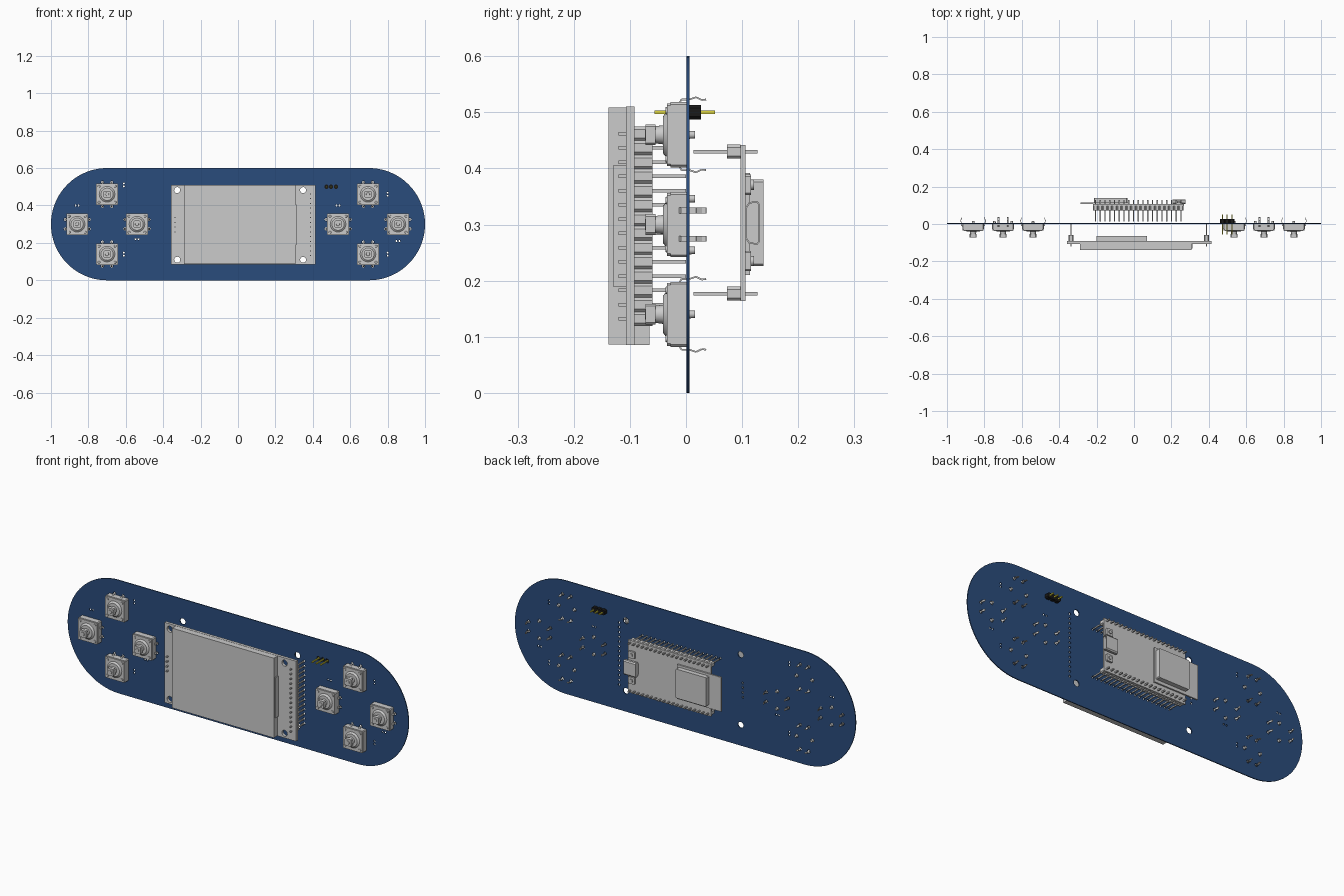
import bpy, bmesh
from math import sin, cos, pi, radians
from mathutils import Matrix, Vector

if "Cube" in bpy.data.objects:
    bpy.data.objects.remove(bpy.data.objects["Cube"])

PITCH = 0.0254


def material(name, rgb):
    m = bpy.data.materials.new(name)
    m.diffuse_color = (*rgb, 1)
    m.use_nodes = True
    m.node_tree.nodes["Principled BSDF"].inputs["Base Color"].default_value = m.diffuse_color
    return m


BLUE = material("board_blue", (0.023, 0.072, 0.2))
BLACK = material("plastic_black", (0.01, 0.01, 0.01))
YELLOW = material("pin_gold", (0.75, 0.68, 0.05))


def circle(cx, cz, r, n=12, start=0.0):
    return [(cx + r * cos(start + 2 * pi * i / n), cz + r * sin(start + 2 * pi * i / n)) for i in range(n)]


def rect(x0, x1, z0, z1, c=0.0):
    """Rectangle outline, optionally with cut corners."""
    if c == 0:
        return [(x0, z0), (x1, z0), (x1, z1), (x0, z1)]
    return [(x0 + c, z0), (x1 - c, z0), (x1, z0 + c), (x1, z1 - c),
            (x1 - c, z1), (x0 + c, z1), (x0, z1 - c), (x0, z0 + c)]


def loft(bm, a, b):
    """Closed solid between two rings of 3D points; returns the end face."""
    va, vb = [bm.verts.new(p) for p in a], [bm.verts.new(p) for p in b]
    bm.faces.new(va)
    end = bm.faces.new(vb)
    for i in range(len(va)):
        j = (i + 1) % len(va)
        bm.faces.new((va[i], va[j], vb[j], vb[i]))
    return end


def prism(bm, pts, y0, y1):
    return loft(bm, [(x, y0, z) for x, z in pts], [(x, y1, z) for x, z in pts])


def cone(bm, cx, cz, r0, r1, y0, y1, n=24):
    loft(bm, [(x, y0, z) for x, z in circle(cx, cz, r0, n)],
         [(x, y1, z) for x, z in circle(cx, cz, r1, n)])


def finish(name, bm, mat=None):
    bmesh.ops.recalc_face_normals(bm, faces=bm.faces[:])
    me = bpy.data.meshes.new(name)
    bm.to_mesh(me)
    bm.free()
    ob = bpy.data.objects.new(name, me)
    bpy.context.collection.objects.link(ob)
    if mat:
        me.materials.append(mat)
    return ob


def plate(name, outlines, y0, y1, mat=None):
    """Flat plate from a filled curve: first outline is the edge, the rest are holes."""
    cu = bpy.data.curves.new(name, 'CURVE')
    cu.dimensions, cu.fill_mode, cu.extrude = '2D', 'BOTH', (y1 - y0) / 2
    for pts in outlines:
        s = cu.splines.new('POLY')
        s.points.add(len(pts) - 1)
        for p, (x, z) in zip(s.points, pts):
            p.co = (x, z, 0, 1)
        s.use_cyclic_u = True
    tmp = bpy.data.objects.new(name + "_curve", cu)
    bpy.context.collection.objects.link(tmp)
    me = bpy.data.meshes.new_from_object(tmp.evaluated_get(bpy.context.evaluated_depsgraph_get()))
    bpy.data.objects.remove(tmp)
    me.transform(Matrix.Translation((0, (y0 + y1) / 2, 0)) @ Matrix.Rotation(pi / 2, 4, 'X'))
    me.materials.clear()
    bm = bmesh.new()
    bm.from_mesh(me)
    bmesh.ops.remove_doubles(bm, verts=bm.verts[:], dist=1e-5)
    return finish(name, bm, mat)


def header(name, spots, body, pin, body_mat=None, pin_mat=None):
    """Pin header: one cut-corner block and one square pin per spot."""
    b, p = bmesh.new(), bmesh.new()
    h, w = PITCH / 2, 0.0032
    for x, z in spots:
        prism(b, rect(x - h, x + h, z - h, z + h, 0.005), *body)
        prism(p, rect(x - w, x + w, z - w, z + w), *pin)
    finish(name + "_body", b, body_mat)
    finish(name + "_pins", p, pin_mat)


# Layout: button centres, whether turned, and offset of the nearby via pair
buttons = [(-0.86, 0.30, True, (0, 0.10)), (-0.70, 0.46, False, (0.09, 0.05)),
           (-0.54, 0.30, True, (0, -0.08)), (-0.70, 0.14, False, (0.09, 0)),
           (0.535, 0.30, True, (0, 0.10)), (0.695, 0.46, False, (0.105, 0)),
           (0.855, 0.30, True, (0, -0.09)), (0.695, 0.14, False, (0.105, 0))]
mounts = [(x, z) for x in (-0.325, 0.348) for z in (0.11, 0.482)]
display_pins = [(0.388, 0.297 + (i - 6.5) * PITCH) for i in range(14)]
card_pins = [(-0.337, 0.297 + (i - 1.5) * PITCH) for i in range(4)]
module_pins = [(0.023 + (i - 9) * PITCH, z) for i in range(19) for z in (0.177, 0.43)]
aux_pins = [(0.498 + (i - 1) * PITCH, 0.50) for i in range(3)]

# Circuit board: stadium outline with all drilled holes
outline = [(0.7 + 0.3 * cos(a), 0.3 + 0.3 * sin(a)) for a in [radians(-90 + 5 * i) for i in range(37)]]
outline += [(-x, 0.6 - z) for x, z in outline]
holes = [circle(x, z, 0.016, 24) for x, z in mounts]
holes += [circle(x, z, 0.006, 8) for x, z in display_pins + card_pins + module_pins]
holes += [circle(x, z, 0.012, 8, pi / 8) for x, z in aux_pins]
for x, z, turned, via in buttons:
    leads = [(sx * 0.025, sz * 0.064) for sx in (-1, 1) for sz in (-1, 1)]
    pegs = [(-0.046, 0), (0.046, 0)]
    vias = [(-0.008, 0), (0.008, 0)] if via[0] == 0 else [(0, -0.008), (0, 0.008)]
    for pts, r in ((leads, 0.008), (pegs, 0.0095)):
        for u, v in pts:
            u, v = (v, u) if turned else (u, v)
            holes.append(circle(x + u, z + v, r, 10))
    holes += [circle(x + via[0] + u, z + via[1] + v, 0.005, 8) for u, v in vias]
plate("circuit_board", [outline] + holes, 0.001, 0.006, BLUE)

# Push button, built once around its centre and then repeated
bm = bmesh.new()
prism(bm, rect(-0.058, 0.058, -0.058, 0.058, 0.004), -0.028, 0.001)
prism(bm, rect(-0.056, 0.056, -0.056, 0.056, 0.004), -0.034, -0.028)
cone(bm, 0, 0, 0.042, 0.033, -0.034, -0.041)
cone(bm, 0, 0, 0.017, 0.015, -0.041, -0.056)
prism(bm, rect(-0.0185, 0.0185, -0.0185, 0.0185, 0.004), -0.072, -0.054)
cone(bm, 0, 0, 0.010, 0.009, -0.072, -0.0735)
for sx in (-1, 1):
    cone(bm, sx * 0.046, 0, 0.0075, 0.0065, 0.0, 0.016, 12)
    for sz in (-1, 1):
        cone(bm, sx * 0.043, sz * 0.043, 0.007, 0.006, -0.034, -0.0365, 12)
        path = [(0.056, -0.012), (0.063, -0.008), (0.063, 0.006), (0.067, 0.018), (0.062, 0.028), (0.063, 0.036)]
        for (a, ya), (b, yb) in zip(path, path[1:]):
            n = Vector((yb - ya, a - b)).normalized() * 0.0015
            ring = []
            for r, y in ((a, ya), (b, yb)):
                ring.append([(sx * 0.025 + dx, y + k * n[1], sz * (r + k * n[0]))
                             for dx, k in ((-0.005, -1), (0.005, -1), (0.005, 1), (-0.005, 1))])
            loft(bm, *ring)
first = finish("push_button", bm)
for i, (x, z, turned, via) in enumerate(buttons):
    ob = first if i == 0 else bpy.data.objects.new("push_button", first.data)
    if i:
        bpy.context.collection.objects.link(ob)
    ob.location = (x, 0, z)
    ob.rotation_euler = (0, pi / 2 if turned else 0, 0)

# Display: carrier board, screen panel, ribbon edge, card slot, headers
plate("display_carrier", [rect(-0.357, 0.415, 0.085, 0.51)] + [circle(x, z, 0.016, 24) for x, z in mounts],
      -0.107, -0.092)
bm = bmesh.new()
prism(bm, rect(-0.29, 0.307, 0.086, 0.509), -0.138, -0.107)
finish("screen_panel", bm)
bm = bmesh.new()
prism(bm, rect(0.305, 0.312, 0.19, 0.405), -0.13, -0.106)
finish("ribbon_edge", bm)
bm = bmesh.new()
prism(bm, rect(-0.2, 0.07, 0.085, 0.35), -0.093, -0.065)
finish("card_slot", bm)
header("display_header", display_pins, (-0.092, -0.06), (-0.12, 0.0))
header("card_header", card_pins, (-0.092, -0.06), (-0.12, 0.0))

# Auxiliary black header with gold pins
header("aux_header", aux_pins, (0.006, 0.027), (-0.056, 0.052), BLACK, YELLOW)

# Controller module on the back: carrier, radio board, metal can, headers
for name, r, y0, y1 in (("controller_carrier", rect(-0.22, 0.267, 0.164, 0.442), 0.097, 0.106),
                        ("radio_board", rect(-0.285, -0.028, 0.21, 0.392), 0.106, 0.114),
                        ("radio_can", rect(-0.215, -0.035, 0.226, 0.38, 0.004), 0.114, 0.138)):
    bm = bmesh.new()
    prism(bm, r, y0, y1)
    finish(name, bm)
header("controller_header", module_pins, (0.073, 0.097), (0.013, 0.127))

# Socket with recessed opening facing +x
bm = bmesh.new()
prof = [(0.106, 0.275), (0.112, 0.266), (0.127, 0.264), (0.132, 0.27),
        (0.132, 0.336), (0.127, 0.342), (0.112, 0.34), (0.106, 0.331)]
end = loft(bm, [(0.205, y, z) for y, z in prof], [(0.275, y, z) for y, z in prof])
bmesh.ops.recalc_face_normals(bm, faces=bm.faces[:])
bmesh.ops.inset_region(bm, faces=[end], thickness=0.003)
deep = bmesh.ops.extrude_discrete_faces(bm, faces=[end])["faces"][0]
bmesh.ops.translate(bm, verts=deep.verts[:], vec=(-0.05, 0, 0))
finish("socket", bm)

# Two small reset switches beside the socket
bm = bmesh.new()
for z in (0.235, 0.371):
    prism(bm, rect(0.222, 0.258, z - 0.018, z + 0.018, 0.003), 0.106, 0.116)
    cone(bm, 0.24, z, 0.009, 0.009, 0.116, 0.121, 16)
finish("reset_switches", bm)

# Smooth the round parts, keep edges sharp
bpy.ops.object.select_all(action='SELECT')
bpy.context.view_layer.objects.active = first
bpy.ops.object.shade_smooth_by_angle(angle=radians(30))
